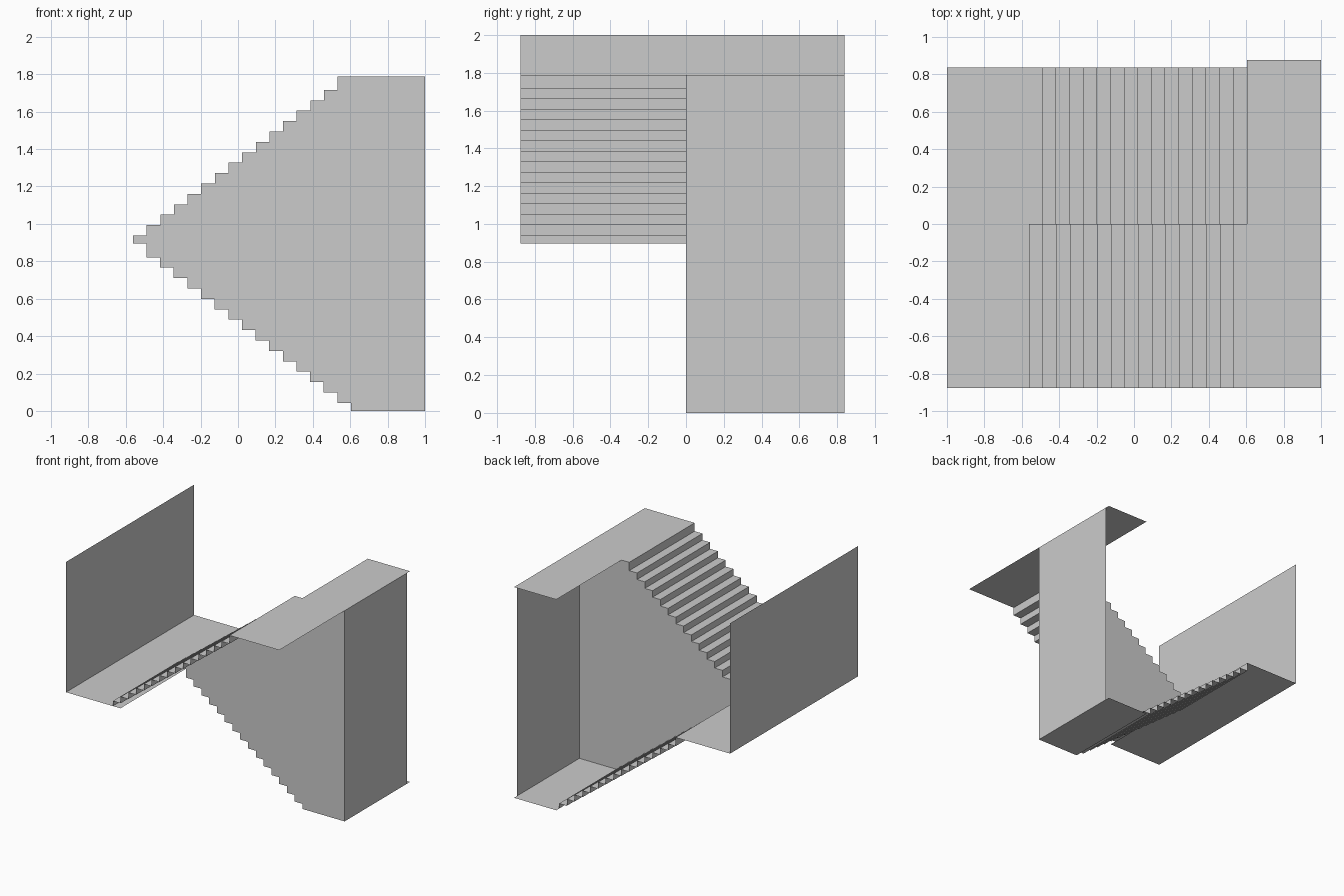
import bpy

if "Cube" in bpy.data.objects:
    bpy.data.objects.remove(bpy.data.objects["Cube"])

# Shared dimensions
Y0, Y1, Y2 = -0.876, 0.838, 0.876      # front edge, back wall edge, landing overhang
MID, TOP, WALL_TOP = 0.895, 1.787, 2.0
N, RUN, RISE = 15, 0.0729, 0.0556
UP_X, LOW_X = -0.561, 0.604            # first riser of each flight
FIRST = 0.043                          # height of the first riser


def make(name, verts, faces):
    mesh = bpy.data.meshes.new(name)
    mesh.from_pydata(verts, [], faces)
    obj = bpy.data.objects.new(name, mesh)
    bpy.context.collection.objects.link(obj)
    return obj


def flat(name, outline, z):
    return make(name, [(x, y, z) for x, y in outline], [range(len(outline))])


def wall_x(name, x, y0, y1, z0, z1):
    return make(name, [(x, y0, z0), (x, y1, z0), (x, y1, z1), (x, y0, z1)], [(0, 1, 2, 3)])


def stair_profile(x, z, direction, z_end):
    """Zigzag of risers and treads in the xz plane, bottom to top."""
    pts = [(x, z)]
    for i in range(N):
        h = z + FIRST + i * RISE
        pts += [(x + direction * i * RUN, h), (x + direction * (i + 1) * RUN, h)]
    return pts + [(x + direction * N * RUN, z_end)]


def sweep(name, profile, y0, y1):
    n = len(profile)
    verts = [(x, y, z) for y in (y0, y1) for x, z in profile]
    return make(name, verts, [(i, i + 1, n + i + 1, n + i) for i in range(n - 1)])


upper = stair_profile(UP_X, MID, 1, TOP)
lower = stair_profile(LOW_X, 0.0, -1, MID)
upper_end, lower_end = upper[-1][0], lower[-1][0]

# Two opposed flights of open sheet steps
sweep("upper_flight", upper, Y0, 0)
sweep("lower_flight", lower, 0, Y1)

# Central dividing wall between the flights
divider = [(1, 0)] + lower + upper + [(1, TOP)]
make("dividing_wall", [(x, 0, z) for x, z in divider], [range(len(divider))])

# Floors and landings
flat("bottom_floor", [(LOW_X, 0), (1, 0), (1, Y2), (LOW_X, Y2)], 0)
flat("middle_landing", [(-1, Y0), (lower_end, Y0), (lower_end, Y1), (-1, Y1)], MID)
flat("top_landing", [(upper_end, Y0), (1, Y0), (1, Y2), (LOW_X, Y2),
                     (LOW_X, 0), (upper_end, 0)], TOP)

# End walls
wall_x("landing_wall", -1, Y0, Y1, MID, WALL_TOP)
wall_x("lower_end_wall", 1, 0, Y1, 0, TOP)
